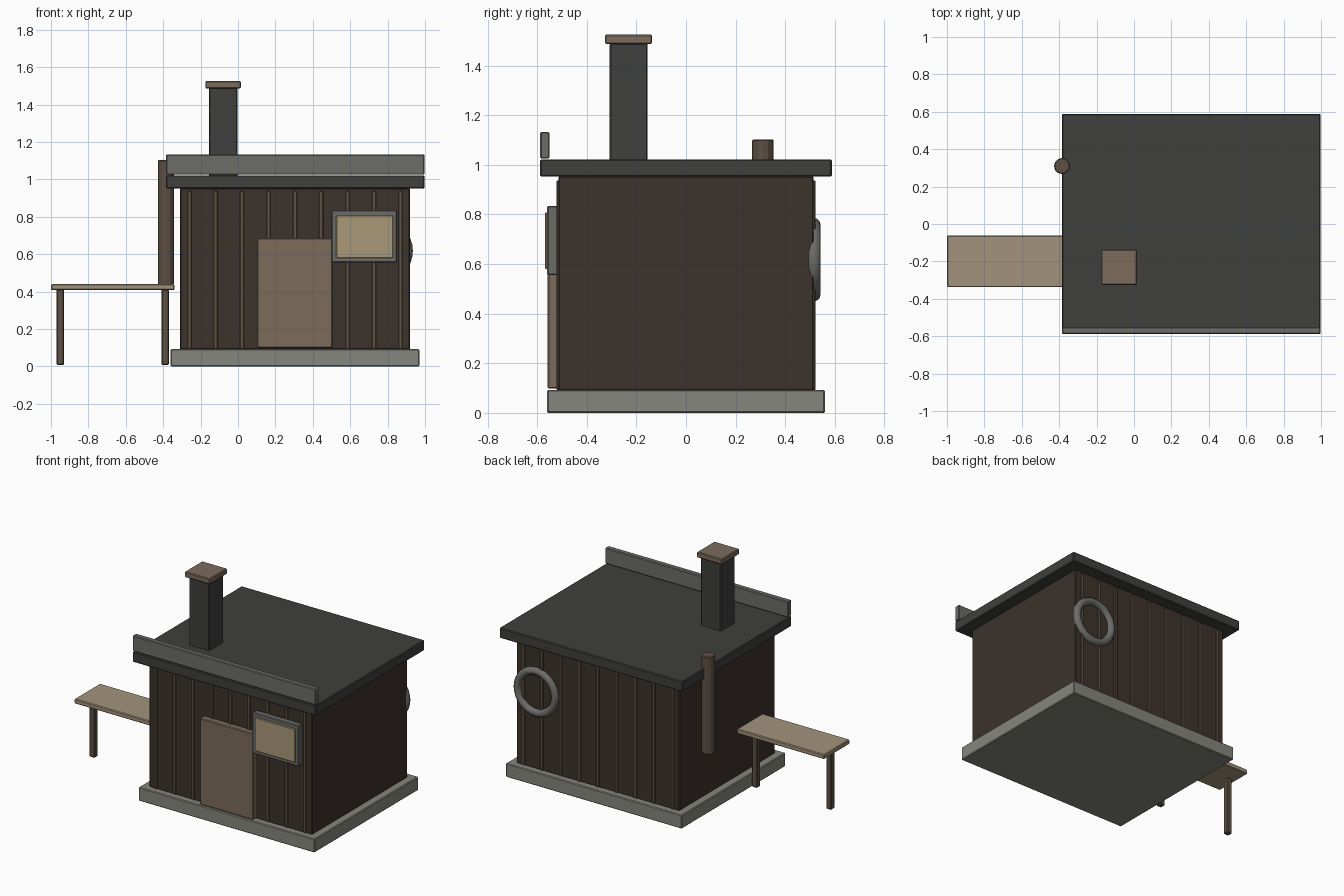
import bpy
from math import pi

if "Cube" in bpy.data.objects:
    bpy.data.objects.remove(bpy.data.objects["Cube"])


def mat(name, r, g, b):
    m = bpy.data.materials.new(name)
    m.diffuse_color = (r, g, b, 1)
    m.use_nodes = True
    m.node_tree.nodes["Principled BSDF"].inputs["Base Color"].default_value = m.diffuse_color
    return m


WOOD = mat("dark_wood", 0.045, 0.032, 0.024)
TRIM = mat("trim_wood", 0.11, 0.08, 0.057)
DOOR = mat("door_wood", 0.20, 0.145, 0.105)
PALE = mat("pale_wood", 0.36, 0.29, 0.20)
GLASS = mat("lit_pane", 0.40, 0.32, 0.19)
STONE = mat("stone", 0.24, 0.24, 0.21)
SLATE = mat("slate", 0.15, 0.15, 0.14)
SOOT = mat("soot", 0.05, 0.05, 0.048)


def box(name, x, y, z, m, bevel=0.005):
    """Box from (min, max) ranges with a slight edge bevel."""
    bpy.ops.mesh.primitive_cube_add(
        size=1, location=[(a + b) / 2 for a, b in (x, y, z)])
    o = bpy.context.object
    o.name = name
    o.scale = [b - a for a, b in (x, y, z)]
    bpy.ops.object.transform_apply(location=False, rotation=False, scale=True)
    o.data.materials.append(m)
    if bevel:
        b = o.modifiers.new("bevel", 'BEVEL')
        b.width, b.segments = bevel, 1
    return o


# Hut shell
box("foundation", (-0.36, 0.97), (-0.56, 0.56), (0, 0.093), STONE)
box("walls", (-0.31, 0.92), (-0.515, 0.515), (0.09, 0.953), WOOD)
box("roof_slab", (-0.385, 0.998), (-0.588, 0.588), (0.952, 1.022), SOOT)
box("roof_parapet", (-0.385, 0.998), (-0.588, -0.55), (1.025, 1.133), SLATE)

# Battens on the front and back walls
for side, label in ((-1, "front"), (1, "back")):
    for i in range(9):
        x = -0.26 + i * 0.141
        box(f"{label}_batten_{i + 1}", (x - 0.011, x + 0.011),
            sorted((side * 0.505, side * 0.522)), (0.093, 0.937), TRIM, 0.003)

# Door and window
box("door", (0.102, 0.505), (-0.558, -0.51), (0.098, 0.687), DOOR)
box("window_frame", (0.50, 0.85), (-0.56, -0.518), (0.555, 0.835), SLATE)
box("window_pane", (0.525, 0.828), (-0.568, -0.54), (0.58, 0.808), GLASS, 0.003)

# Chimney
box("chimney_shaft", (-0.155, -0.003), (-0.308, -0.155), (1.0, 1.49), SOOT)
box("chimney_cap", (-0.175, 0.015), (-0.327, -0.137), (1.487, 1.525), DOOR)

# Bench with one leg at each end
box("bench_seat", (-1.0, -0.34), (-0.338, -0.062), (0.408, 0.44), PALE)
for label, x in (("outer", -0.95), ("inner", -0.39)):
    box(f"bench_{label}_leg", (x - 0.02, x + 0.02), (-0.22, -0.18),
        (0.008, 0.412), TRIM)

# Post fixed to the left wall
bpy.ops.mesh.primitive_cylinder_add(
    vertices=12, radius=0.043, depth=0.665, location=(-0.385, 0.31, 0.77))
post = bpy.context.object
post.name = "side_post"
post.data.materials.append(TRIM)
b = post.modifiers.new("bevel", 'BEVEL')
b.width, b.segments, b.limit_method, b.angle_limit = 0.004, 1, 'ANGLE', 1.0

# Ring hung on the back wall
bpy.ops.mesh.primitive_torus_add(
    major_radius=0.142, minor_radius=0.026, major_segments=32,
    minor_segments=12, location=(0.767, 0.516, 0.618), rotation=(pi / 2, 0, 0))
ring = bpy.context.object
ring.name = "wall_ring"
ring.data.materials.append(SLATE)
bpy.ops.object.shade_smooth_by_angle()
